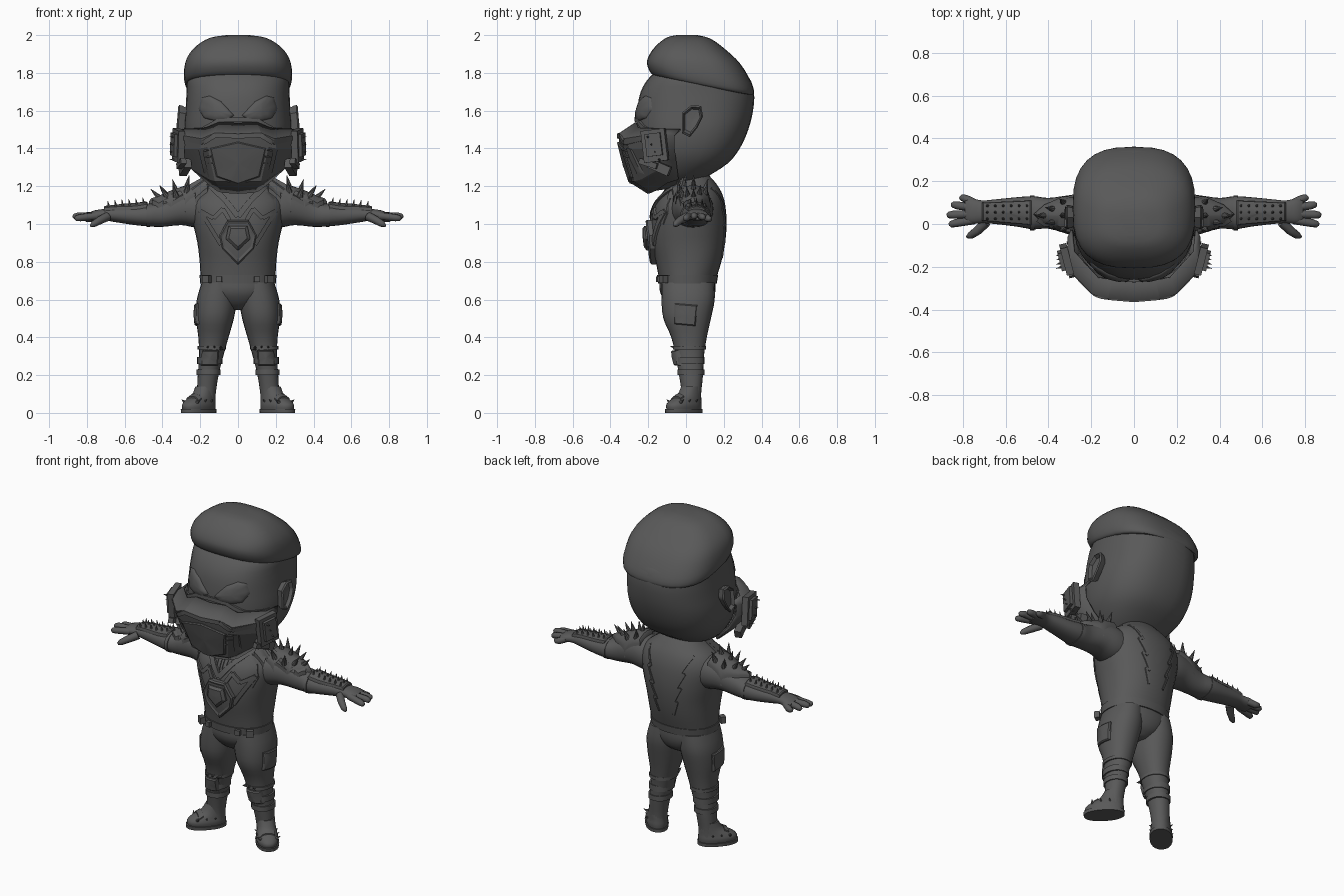
import bpy, bmesh, math
from mathutils import Vector, Matrix
from mathutils.bvhtree import BVHTree

if "Cube" in bpy.data.objects:
    bpy.data.objects.remove(bpy.data.objects["Cube"])

mat = bpy.data.materials.new("charcoal")
mat.diffuse_color = (0.1, 0.1, 0.1, 1)
mat.use_nodes = True
mat.node_tree.nodes["Principled BSDF"].inputs["Base Color"].default_value = mat.diffuse_color


def make(name, verts, faces, mirror=False, angle=40):
    me = bpy.data.meshes.new(name)
    me.from_pydata([tuple(v) for v in verts], [], faces)
    bm = bmesh.new()
    bm.from_mesh(me)
    bmesh.ops.recalc_face_normals(bm, faces=bm.faces)
    bm.to_mesh(me)
    bm.free()
    me.materials.append(mat)
    ob = bpy.data.objects.new(name, me)
    bpy.context.collection.objects.link(ob)
    me.shade_smooth()
    me.set_sharp_from_angle(angle=math.radians(angle))
    if mirror:
        ob.modifiers.new("mirror", 'MIRROR').use_mirror_merge = False
    return ob


def join(parts):
    V, F = [], []
    for v, f in parts:
        F += [[i + len(V) for i in q] for q in f]
        V += v
    return V, F


def skin(rings):
    n = len(rings[0])
    V = [p for r in rings for p in r]
    F = [(k*n+i, k*n+(i+1) % n, (k+1)*n+(i+1) % n, (k+1)*n+i)
         for k in range(len(rings)-1) for i in range(n)]
    F += [list(range(n)), [(len(rings)-1)*n+i for i in range(n)]]
    return V, F


def spline(rows, steps):
    out = []
    for i in range(len(rows)-1):
        a, b, c, d = (rows[max(0, min(len(rows)-1, i+k))] for k in (-1, 0, 1, 2))
        for s in range(steps):
            t = s/steps
            out.append([q + .5*t*(r-p) + t*t*(p-2.5*q+2*r-.5*w) + t**3*(1.5*(q-r)+.5*(w-p))
                        for p, q, r, w in zip(a, b, c, d)])
    return out + [rows[-1]]


# rows: position along axis, side centre, y min, y max, side radius, tilt
def loft(rows, axis='z', n=32, e=2.2, steps=3):
    rings = []
    for row in spline([list(r) + [0]*(6-len(r)) for r in rows], steps):
        t, c, y0, y1, r, tilt = row
        ring = []
        for i in range(n):
            a = 2*math.pi*i/n
            ca, sa = math.cos(a), math.sin(a)
            s = c + r*math.copysign(abs(ca)**(2/e), ca)
            y = (y0+y1)/2 + (y1-y0)/2*math.copysign(abs(sa)**(2/e), sa)
            ring.append(Vector((s, y, t+tilt*y)) if axis == 'z' else Vector((t, y, s)))
        rings.append(ring)
    return skin(rings)


def tube(pts, n=10):
    d = (Vector(pts[-1][:3]) - Vector(pts[0][:3])).normalized()
    u = d.orthogonal().normalized()
    w = d.cross(u)
    return skin([[Vector(p[:3]) + p[3]*(u*math.cos(6.28319*i/n) + w*math.sin(6.28319*i/n))
                  for i in range(n)] for p in pts])


def spike(p, d, r, h, n=6):
    p, d = Vector(p), Vector(d).normalized()
    return tube([(*(p - d*.01), r), (*(p + d*h), r*.08)], n)


def box(c, s, rot=(0, 0, 0)):
    m = Matrix.Translation(c) @ Matrix.Rotation(rot[2], 4, 'Z') @ Matrix.Rotation(rot[0], 4, 'X')
    return skin([[m @ Vector((x*s[0]/2, y*s[1]/2, z*s[2]/2)) for x, y in
                  ((-1, -1), (1, -1), (1, 1), (-1, 1))] for z in (-1, 1)])


def tree(*data):
    V, F = join(data)
    return BVHTree.FromPolygons(V, F)


DIRS = {'front': (lambda u, v: Vector((u, -2, v)), Vector((0, 1, 0))),
        'back': (lambda u, v: Vector((u, 2, v)), Vector((0, -1, 0))),
        'side': (lambda u, v: Vector((2, u, v)), Vector((-1, 0, 0))),
        'top': (lambda u, v: Vector((u, v, 4)), Vector((0, 0, -1)))}


def project(bvh, u, v, side, off):
    f, d = DIRS[side]
    hit = bvh.ray_cast(f(u, v), d)[0] or bvh.find_nearest(f(u, v))[0]
    return hit - d*off


# raised panel that follows a surface; levels are (scale, offset)
def plate(bvh, poly, side, levels, sub=4):
    pts = [Vector(poly[i]).lerp(Vector(poly[(i+1) % len(poly)]), s/sub)
           for i in range(len(poly)) for s in range(sub)]
    c = sum(pts, Vector((0, 0)))/len(pts)
    return skin([[project(bvh, *(c+(p-c)*k), side, o) for p in pts] for k, o in levels])


# narrow ribbon that follows a surface
def strip(bvh, path, side, w=.02, h=.008, sub=5):
    parts = []
    for a, b in zip(path, path[1:]):
        a, b = Vector(a), Vector(b)
        q = (b-a).normalized().orthogonal()*w/2
        rings = []
        for s in range(sub+1):
            p = a.lerp(b, s/sub)
            rings.append([project(bvh, *(p+q*k), side, o) for k, o in
                          ((-1, -.01), (-1, h), (1, h), (1, -.01))])
        parts.append(skin(rings))
    return join(parts)


# head and hair
head = loft([(1.2, 0, -.17, .02, .08, .15), (1.245, 0, -.2, .12, .165, .08), (1.32, 0, -.23, .22, .235),
             (1.4, 0, -.25, .285, .272), (1.5, 0, -.26, .33, .285), (1.6, 0, -.258, .355, .278),
             (1.7, 0, -.24, .36, .272), (1.78, 0, -.19, .33, .265), (1.85, 0, -.1, .25, .2)], e=2.4)
make("head", *head)
make("hair", *loft([(1.75, 0, -.15, .34, .262, -.2), (1.76, 0, -.185, .36, .28, -.2),
                    (1.81, 0, -.207, .35, .287, -.2), (1.88, 0, -.19, .29, .272, -.12),
                    (1.94, 0, -.15, .21, .225, -.08), (1.985, 0, -.1, .13, .15, -.03),
                    (2.0, 0, -.05, .06, .06, 0)], e=2.7))
HB = tree(head)
eye = [(.02, 1.575), (.05, 1.55), (.12, 1.545), (.18, 1.56), (.21, 1.61), (.19, 1.67),
       (.15, 1.68), (.09, 1.65)]
make("eyes", *plate(HB, eye, 'front', [(1, -.01), (.98, .004), (.85, .012), (.5, .017), (.1, .019)]), True, 60)
ear = [(-.02, 1.59), (.03, 1.63), (.08, 1.625), (.09, 1.57), (.06, 1.51), (.02, 1.46), (-.02, 1.48)]
make("ears", *plate(HB, ear, 'side', [(.7, -.02), (.95, .02), (1, .035), (.88, .042), (.72, .022), (.2, .018)]), True)

# face mask: faceted shell of five rows
rows = [[(0, -.27, 1.53), (.1, -.262, 1.535), (.17, -.25, 1.505), (.28, -.13, 1.5), (.29, -.03, 1.5)],
        [(0, -.355, 1.475), (.12, -.345, 1.48), (.19, -.325, 1.45), (.31, -.2, 1.47), (.305, -.06, 1.47)],
        [(0, -.345, 1.42), (.16, -.325, 1.41), (.2, -.295, 1.4), (.31, -.18, 1.4), (.3, -.06, 1.4)],
        [(0, -.295, 1.225), (.12, -.27, 1.23), (.15, -.235, 1.24), (.25, -.13, 1.3), (.255, -.05, 1.32)],
        [(0, -.2, 1.165), (.08, -.18, 1.17), (.11, -.16, 1.18), (.16, -.1, 1.22), (.18, -.04, 1.24)]]
MV = [Vector(p) for r in rows for p in r]
MF = [(k*5+i, k*5+i+1, k*5+i+6, k*5+i+5) for k in range(4) for i in range(4)]
mask = make("mask", MV, MF, True, 15)
mask.modifiers["mirror"].use_mirror_merge = True
sol = mask.modifiers.new("thickness", 'SOLIDIFY')
sol.thickness, sol.offset = .012, 0
MB = BVHTree.FromPolygons(MV + [Vector((-v.x, v.y, v.z)) for v in MV],
                          MF + [[i+25 for i in f] for f in MF])
make("mask_panel", *plate(MB, [(-.15, 1.4), (0, 1.435), (.15, 1.4), (.115, 1.25), (0, 1.21), (-.115, 1.25)],
                          'front', [(1, -.01), (1, .012), (.95, .018), (.1, .018)]), False, 20)
make("mask_lip", *strip(MB, [(0, 1.465), (.12, 1.47), (.185, 1.43), (.29, 1.455)], 'front', .025, .014), True)
make("nose_band", *strip(HB, [(0, 1.555), (.1, 1.55), (.19, 1.5), (.27, 1.49)], 'front', .022, .012), True)
make("mask_ribs", *strip(MB, [(.2, 1.4), (.165, 1.25)], 'front', .022, .015), True)
make("mask_teeth", *join([spike((.175-.012*i, -.3+.012*i, 1.39-.033*i), (-.5, -.9, 0), .014, .045)
                          for i in range(6)]), True)
make("mask_filters", *join([box((.315, -.165, 1.415), (.035, .13, .17), (.12, 0, -.25)),
                            box((.334, -.17, 1.42), (.03, .085, .12), (.12, 0, -.25)),
                            box((.3, -.2, 1.32), (.03, .1, .03), (-.3, 0, -.25)),
                            box((.28, -.14, 1.3), (.04, .12, .05), (-.4, 0, -.25))]), True)
make("filter_spikes", *join([spike((.335, -.2+.02*i, 1.46-.04*i), (1, -.3, .1), .01, .03)
                             for i in range(4)]), True)

# torso and belt
torso = loft([(.695, 0, -.14, .155, .197), (.8, 0, -.16, .187, .203), (.9, 0, -.182, .207, .215),
              (1.0, 0, -.185, .215, .237), (1.1, 0, -.165, .208, .25), (1.17, 0, -.115, .187, .215),
              (1.22, 0, -.08, .155, .15), (1.27, 0, -.06, .11, .1)])
make("torso", *torso)
make("neck", *loft([(1.15, 0, -.08, .12, .1), (1.3, 0, -.08, .1, .09)], steps=1))
make("belt", *loft([(.685, 0, -.148, .163, .2), (.73, 0, -.153, .17, .204)], steps=1))
make("belt_pouches", *join([box((.165, -.12, .708), (.04, .03, .04), (0, 0, .6)),
                            box((.1, -.145, .708), (.03, .02, .03), (0, 0, .2))]), True)
TB = tree(torso)

# chest emblem, collar and back bolts
make("emblem", *plate(TB, [(0, .785), (.085, .87), (.1, .94), (.055, 1.02), (-.055, 1.02), (-.1, .94), (-.085, .87)],
                      'front', [(1, -.01), (1, .025), (.92, .032), (.8, .025), (.1, .025)]), False, 25)
make("emblem_gem", *plate(TB, [(0, .86), (.065, .92), (.05, .99), (-.05, .99), (-.065, .92)],
                          'front', [(1, 0), (1, .034), (.75, .045), (.1, .045)]), False, 25)
make("emblem_wings", *strip(TB, [(.09, .89), (.2, 1.07), (.13, 1.03), (.08, 1.08), (.045, 1.02)], 'front', .022, .012), True)
make("collar", *strip(TB, [(0, 1.04), (.07, 1.13), (.15, 1.205)], 'front', .03, .014), True)
make("shirt_ribs", *join([strip(TB, [(x, 1.07+x), (x*1.2, 1.2)], 'front', .008, .007) for x in (.008, .03, .052)]), True)
make("chest_edges", *strip(TB, [(.14, 1.18), (.19, 1.13), (.205, 1.06), (.18, 1.0)], 'front', .012, .006), True)
make("back_bolts", *strip(TB, [(.15, 1.19), (.1, 1.09), (.125, 1.09), (.075, .99), (.105, 1.0), (.055, .9),
                               (.08, .91), (.05, .82)], 'back', .012, .006), True)

# arms and hands
arm = loft([(.1, 1.07, -.1, .14, .1), (.22, 1.08, -.075, .145, .1), (.3, 1.08, -.05, .135, .086),
            (.4, 1.055, -.022, .122, .07), (.47, 1.047, -.025, .13, .06), (.55, 1.045, -.012, .125, .05),
            (.65, 1.05, 0, .115, .04), (.71, 1.05, .004, .11, .03), (.76, 1.045, 0, .12, .027),
            (.79, 1.04, .01, .11, .018)], 'x', 24)
make("arms", *arm, True)
AB = tree(arm, torso)
fingers = [tube([(.75, y, 1.043, .02), (x-.03, y+dy*.7, z+.003, .019), (x-.008, y+dy, z, .015), (x, y+dy, z, .006)])
           for y, x, dy, z in ((.018, .865, -.02, 1.03), (.047, .875, -.005, 1.04), (.076, .855, .015, 1.035),
                               (.1, .815, .025, 1.025))]
fingers.append(tube([(.69, .01, 1.04, .024), (.73, -.03, 1.02, .021), (.765, -.055, 1.0, .017), (.78, -.062, .99, .007)]))
make("fingers", *join(fingers), True, 60)

# studded bracers
make("bracers", *plate(AB, [(.48, -.005), (.71, .015), (.71, .1), (.48, .11)], 'top',
                       [(1, -.02), (1, .01), (.95, .015), (.1, .015)]), True)
make("bracer_studs", *join([spike(project(AB, .5+.037*i, .025+.03*j, 'top', .012), (.15, 0, 1), .009, .026)
                            for i in range(6) for j in range(3)]), True)
make("wrist_bands", *loft([(.465, 1.047, -.03, .133, .063), (.485, 1.047, -.03, .133, .062)], 'x', 24, steps=1), True)

# shoulder pads with spikes
make("shoulder_pads", *plate(AB, [(.23, -.05), (.33, -.06), (.42, 0), (.47, .045), (.42, .09), (.33, .13), (.23, .12)],
                             'top', [(1, -.03), (1, .015), (.92, .027), (.6, .032), (.1, .034)]), True)
make("shoulder_trim", *strip(AB, [(.16, -.06), (.27, -.055), (.36, -.04), (.45, .02)], 'top', .022, .024), True)
make("shoulder_spikes", *join([spike(project(AB, x, y, 'top', .025), (d, (y-.04)*5, 1), .017, .06, 8)
                               for x, y, d in ((.27, -.03, -.2), (.27, .04, -.2), (.27, .1, -.2), (.33, -.02, .3),
                                               (.33, .04, .3), (.33, .1, .3), (.38, .01, .7), (.38, .07, .7),
                                               (.42, .04, 1))]), True)

# hips and legs
make("hips", *loft([(.545, 0, -.05, .08, .04), (.58, 0, -.1, .13, .12), (.64, 0, -.138, .155, .188),
                    (.71, 0, -.14, .155, .19)]))
leg = loft([(.69, .1, -.13, .15, .092), (.6, .112, -.13, .152, .106), (.5, .122, -.12, .132, .1),
            (.4, .13, -.078, .11, .08), (.3, .142, -.055, .095, .064), (.2, .158, -.037, .09, .055),
            (.1, .168, -.022, .08, .05), (.04, .17, -.02, .08, .05)], n=24)
make("legs", *leg, True)
LB = tree(leg)
make("thigh_pockets", *plate(LB, [(-.06, .47), (.05, .46), (.06, .57), (-.06, .58)], 'side',
                             [(1, -.01), (1, .008), (.9, .013), (.1, .013)]), True)
bands = [loft([(z, cx, y0, y1, r), (z+h, cx, y0, y1, r)], n=20, steps=1) for z, h, cx, y0, y1, r in
         ((.2, .03, .156, -.046, .097, .064), (.26, .035, .15, -.058, .098, .067), (.335, .02, .139, -.07, .105, .076))]
make("leg_straps", *join(bands), True)
make("shin_guards", *plate(LB, [(.105, .25), (.2, .25), (.19, .33), (.1, .33)], 'front',
                           [(1, -.01), (1, .012), (.85, .02), (.1, .022)]), True)
make("knee_spikes", *join([spike((.09+.035*i, -.055, .345), (0, -1, .3), .012, .03) for i in range(3)]), True)

# shoes turned outward
turn = Matrix.Translation((.175, .025, 0)) @ Matrix.Rotation(math.radians(42), 4, 'Z')


def shoe(rows, steps=3):
    V, F = loft(rows, n=24, steps=steps)
    return [turn @ v for v in V], F


upper = shoe([(.012, 0, -.155, .06, .058), (.04, 0, -.16, .062, .062), (.065, 0, -.135, .06, .057),
              (.095, 0, -.08, .058, .052), (.14, 0, -.05, .053, .049)])
make("shoes", *upper, True)
make("soles", *shoe([(0, 0, -.165, .066, .064), (.02, 0, -.167, .067, .066)], 1), True)
SB = tree(upper)
make("shoe_straps", *strip(SB, [(.2, -.075), (.265, -.02)], 'top', .025, .008), True)
make("shoe_studs", *join([spike(turn @ Vector((x, y, .06)), turn.to_3x3() @ Vector((x, 0, .03)), .011, .02)
                          for x in (-.05, .05) for y in (-.11, -.06, -.01)]), True)
